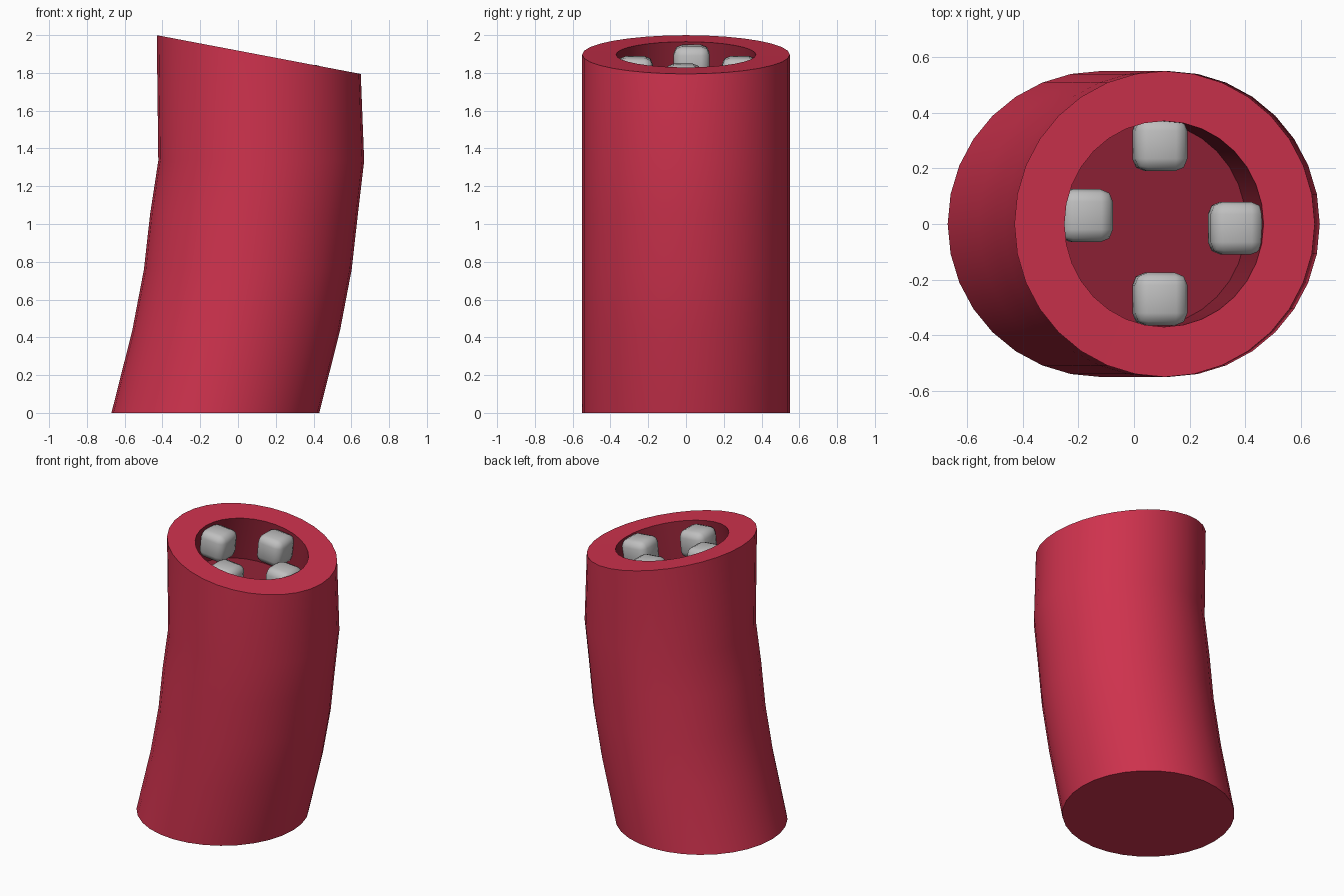
import bpy, bmesh, math
from mathutils import Vector

if "Cube" in bpy.data.objects:
    bpy.data.objects.remove(bpy.data.objects["Cube"])

SIDES = 32
SLOPE = -0.19          # tilt of the open end


def material(name, rgb):
    m = bpy.data.materials.new(name)
    m.diffuse_color = (*rgb, 1)
    m.use_nodes = True
    m.node_tree.nodes["Principled BSDF"].inputs["Base Color"].default_value = m.diffuse_color
    return m


red = material("red skin", (0.62, 0.032, 0.075))
dark = material("dark red mouth", (0.28, 0.016, 0.036))
grey = material("grey tooth", (0.52, 0.52, 0.52))


def finish(bm, name, mats, angle=35):
    bmesh.ops.recalc_face_normals(bm, faces=bm.faces)
    me = bpy.data.meshes.new(name)
    bm.to_mesh(me)
    bm.free()
    for m in mats:
        me.materials.append(m)
    ob = bpy.data.objects.new(name, me)
    bpy.context.collection.objects.link(ob)
    bpy.context.view_layer.objects.active = ob
    ob.select_set(True)
    bpy.ops.object.shade_smooth_by_angle(angle=math.radians(angle))
    ob.select_set(False)
    return ob


# Bent body with a tilted open end: (centre x, z, radius x, radius y, slope, material)
rings = [
    (-0.12, 0.00, 0.55, 0.55, 0, 0),
    (-0.01, 0.435, 0.55, 0.55, 0, 0),
    (0.052, 0.76, 0.55, 0.55, 0, 0),
    (0.085, 1.055, 0.55, 0.55, 0, 0),
    (0.123, 1.335, 0.545, 0.55, 0, 0),
    (0.11, 1.897, 0.54, 0.55, SLOPE, 0),
    (0.108, 1.897, 0.358, 0.37, SLOPE, 0),    # rim
    (0.045, 1.60, 0.358, 0.37, SLOPE, 1),     # mouth wall
]
bm = bmesh.new()
prev = first = None
for cx, z, rx, ry, slope, mat in rings:
    ring = []
    for i in range(SIDES):
        a = math.tau * i / SIDES
        dx = rx * math.cos(a)
        ring.append(bm.verts.new((cx + dx, ry * math.sin(a), z + slope * dx)))
    if prev:
        for i in range(SIDES):
            j = (i + 1) % SIDES
            bm.faces.new((prev[i], prev[j], ring[j], ring[i])).material_index = mat
    first = first or ring
    prev = ring
bm.faces.new(first)
bm.faces.new(prev).material_index = 1         # mouth floor
finish(bm, "worm_body", [red, dark])

# Four rounded block teeth set into the mouth wall
teeth = [(-0.175, 0.03, 1.85), (0.365, -0.015, 1.75),
         (0.093, 0.285, 1.79), (0.093, -0.27, 1.79)]
for n, pos in enumerate(teeth):
    bm = bmesh.new()
    bmesh.ops.create_cube(bm, size=0.19)
    bmesh.ops.bevel(bm, geom=bm.edges[:], offset=0.045, segments=2,
                    profile=0.5, affect='EDGES')
    ob = finish(bm, f"tooth_{n + 1}", [grey], 60)
    ob.location = Vector(pos)
    ob.rotation_euler = (0, math.atan(-SLOPE) * 0.5, 0)
